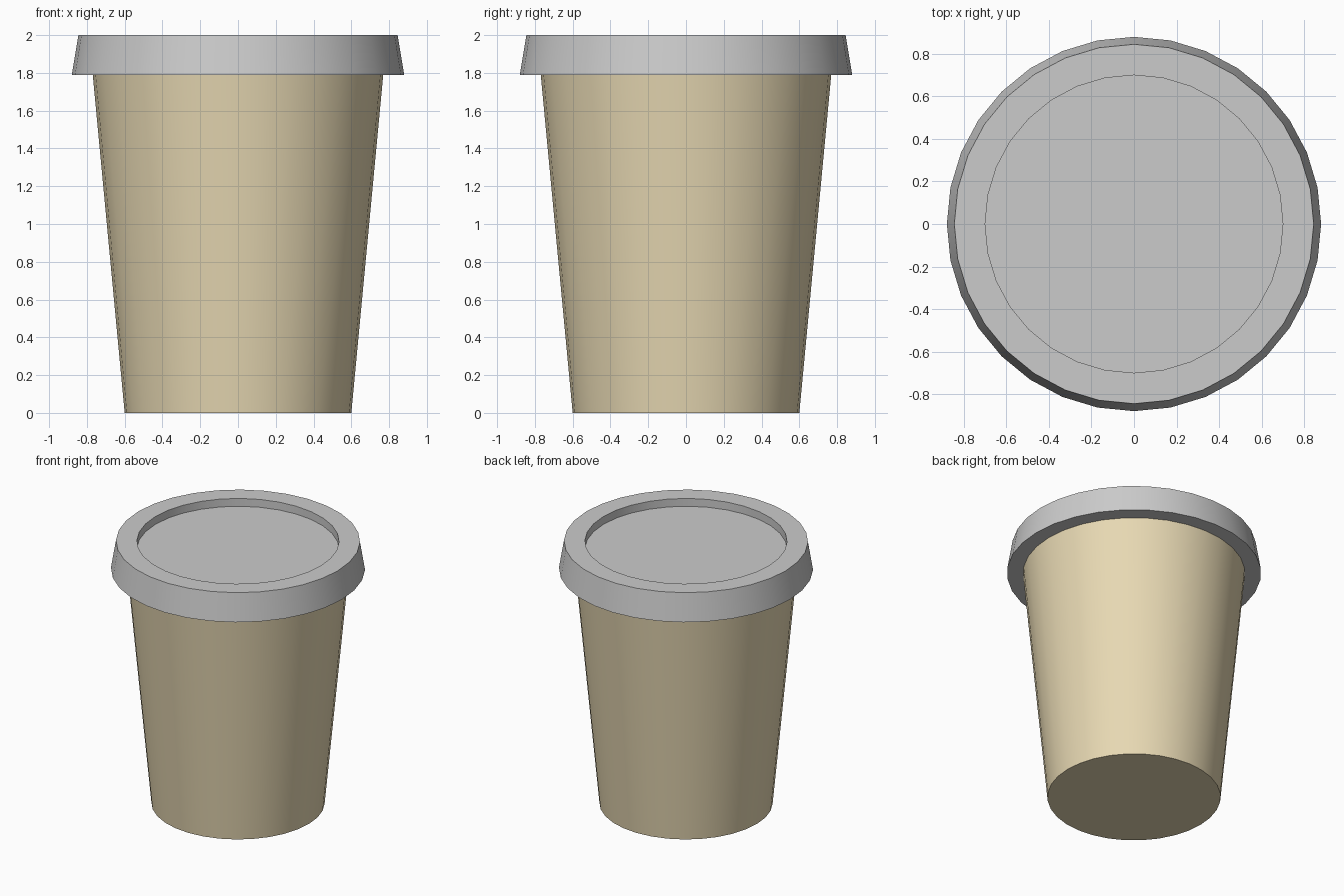
import bpy, bmesh, math

if "Cube" in bpy.data.objects:
    bpy.data.objects.remove(bpy.data.objects["Cube"])

SIDES = 32


def lathe(name, profile):
    """Closed solid of revolution from (radius, z) pairs, capped at both ends."""
    bm = bmesh.new()
    rings = []
    for r, z in profile:
        rings.append([bm.verts.new((r * math.cos(2 * math.pi * i / SIDES),
                                    r * math.sin(2 * math.pi * i / SIDES), z))
                      for i in range(SIDES)])
    for a, b in zip(rings, rings[1:]):
        for i in range(SIDES):
            j = (i + 1) % SIDES
            bm.faces.new((a[i], a[j], b[j], b[i]))
    bm.faces.new(rings[0][::-1])
    bm.faces.new(rings[-1])
    bmesh.ops.recalc_face_normals(bm, faces=bm.faces)
    mesh = bpy.data.meshes.new(name)
    bm.to_mesh(mesh)
    bm.free()
    obj = bpy.data.objects.new(name, mesh)
    bpy.context.collection.objects.link(obj)
    bpy.ops.object.select_all(action='DESELECT')
    obj.select_set(True)
    bpy.context.view_layer.objects.active = obj
    bpy.ops.object.shade_smooth_by_angle(angle=math.radians(30))
    return obj


# Tapered paper cup
cup = lathe("cup", [(0.60, 0.0), (0.77, 1.80)])
tan = bpy.data.materials.new("tan_paper")
tan.diffuse_color = (0.80, 0.69, 0.45, 1.0)
tan.use_nodes = True
tan.node_tree.nodes["Principled BSDF"].inputs["Base Color"].default_value = tan.diffuse_color
cup.data.materials.append(tan)

# Overhanging lid with a recessed top
lathe("lid", [(0.88, 1.79), (0.845, 2.0), (0.70, 2.0), (0.70, 1.94)])
